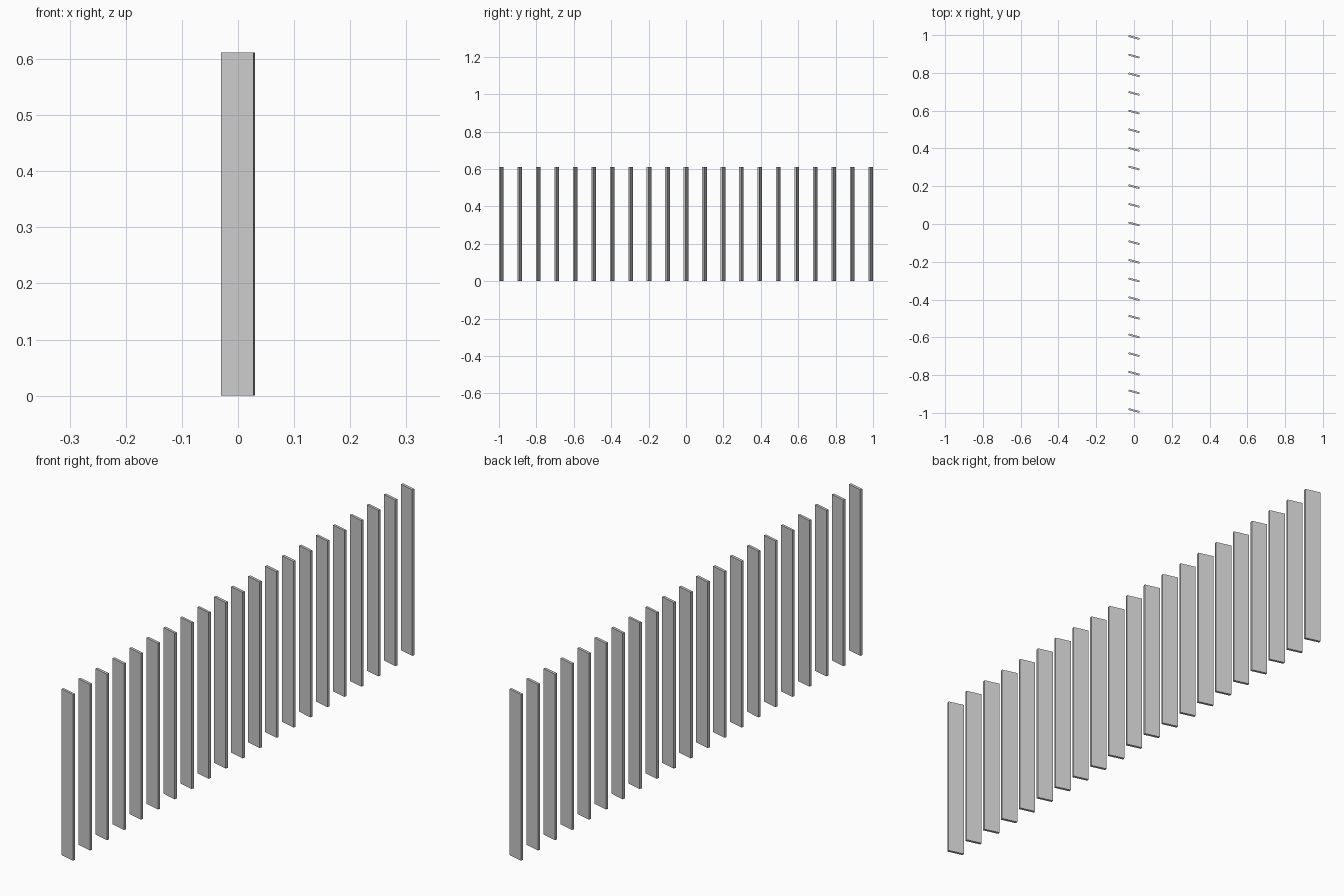
import bpy, math
from mathutils import Matrix

if "Cube" in bpy.data.objects:
    bpy.data.objects.remove(bpy.data.objects["Cube"])

COUNT = 21
WIDTH, THICK, HEIGHT = 0.0592, 0.0098, 0.612
ANGLE = math.radians(-15)
# outermost slat corners land on y = -1 and y = 1
DEPTH = WIDTH * abs(math.sin(ANGLE)) + THICK * math.cos(ANGLE)
STEP = (2 - DEPTH) / (COUNT - 1)

# One upright slat, shared by the whole row
bpy.ops.mesh.primitive_cube_add(size=1)
first = bpy.context.object
first.data.name = "slat"
first.data.transform(Matrix.Translation((0, 0, HEIGHT / 2))
                     @ Matrix.Diagonal((WIDTH, THICK, HEIGHT, 1)))

# Row of angled slats along y
for i in range(COUNT):
    slat = first if i == 0 else first.copy()
    if i:
        bpy.context.collection.objects.link(slat)
    slat.name = f"slat_{i + 1:02d}"
    slat.location = (0, (i - (COUNT - 1) / 2) * STEP, 0)
    slat.rotation_euler = (0, 0, ANGLE)
